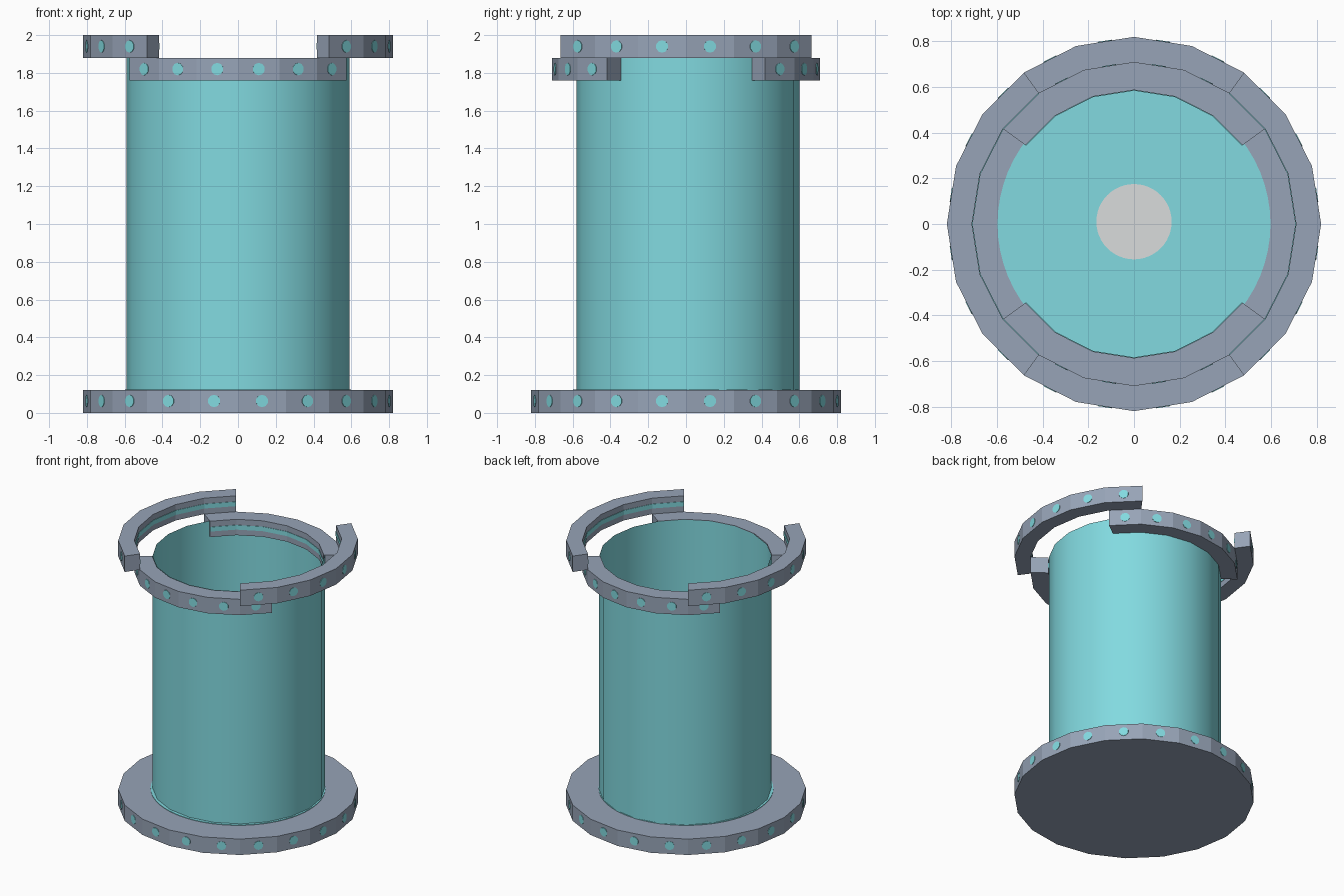
import bpy, bmesh, math
from mathutils import Vector, Matrix

if "Cube" in bpy.data.objects:
    bpy.data.objects.remove(bpy.data.objects["Cube"])

STEP = math.radians(18)  # every ring is a 20-sided polygon


def material(name, rgb):
    m = bpy.data.materials.new(name)
    m.diffuse_color = (*rgb, 1)
    m.use_nodes = True
    m.node_tree.nodes["Principled BSDF"].inputs["Base Color"].default_value = m.diffuse_color
    return m


GREY = material("slate grey", (0.309, 0.371, 0.474))
TEAL = material("teal", (0.223, 0.70, 0.745))
PALE = material("pale grey", (0.70, 0.72, 0.72))


def finish(bm, name, mat):
    bmesh.ops.recalc_face_normals(bm, faces=bm.faces)
    mesh = bpy.data.meshes.new(name)
    bm.to_mesh(mesh)
    bm.free()
    mesh.materials.append(mat)
    ob = bpy.data.objects.new(name, mesh)
    bpy.context.collection.objects.link(ob)
    return ob


def disc(name, mat, r, z0, z1, sides, y=0):
    bm = bmesh.new()
    bmesh.ops.create_cone(bm, cap_ends=True, segments=sides, radius1=r, radius2=r,
                          depth=z1 - z0, matrix=Matrix.Translation((0, y, (z0 + z1) / 2)))
    return finish(bm, name, mat)


def arc(name, mat, r_in, r_out, z0, z1, centre):
    """Six-facet ring segment around the given direction."""
    bm = bmesh.new()
    loops = []
    for i in range(-3, 4):
        a = centre + i * STEP
        loops.append([bm.verts.new((r * math.cos(a), r * math.sin(a), z))
                      for r, z in ((r_in, z0), (r_out, z0), (r_out, z1), (r_in, z1))])
    for p, q in zip(loops, loops[1:]):
        for k in range(4):
            bm.faces.new((p[k], p[(k + 1) % 4], q[(k + 1) % 4], q[k]))
    bm.faces.new(loops[0])
    bm.faces.new(loops[-1])
    return finish(bm, name, mat)


def studs(name, radius, z, angles):
    """Round inlays set on the facet centres."""
    bm = bmesh.new()
    apothem = radius * math.cos(STEP / 2)
    for a in angles:
        out = Vector((math.cos(a), math.sin(a), 0))
        m = Matrix.Translation(out * apothem + Vector((0, 0, z))) @ \
            out.to_track_quat('Z', 'Y').to_matrix().to_4x4()
        bmesh.ops.create_cone(bm, cap_ends=True, segments=10, radius1=0.033,
                              radius2=0.033, depth=0.006, matrix=m)
    return finish(bm, name, TEAL)


# base plate with its ring of inlays
disc("base_plate", GREY, 0.82, 0, 0.12, 20).rotation_euler.z = 0
studs("base_studs", 0.82, 0.063, [(i + 0.5) * STEP for i in range(20)])

# glowing floor and centre spot
disc("floor_disc", TEAL, 0.598, 0.115, 0.124, 64)
disc("centre_spot", PALE, 0.165, 0.122, 0.13, 48, 0.01)

# open tube wall
bm = bmesh.new()
bmesh.ops.create_cone(bm, cap_ends=False, segments=20, radius1=0.59, radius2=0.59,
                      depth=1.765, matrix=Matrix.Translation((0, 0.01, 0.9975)))
for f in bm.faces:
    f.smooth = True
finish(bm, "tube_wall", TEAL)

# collar segments: low pair front and back, high pair left and right
for label, r_in, r_out, z, turn in (("lower", 0.587, 0.71, 1.76, math.pi / 2),
                                    ("upper", 0.71, 0.82, 1.88, 0)):
    for side in (0, 1):
        c = turn + side * math.pi
        tag = f"{label}_collar_{side + 1}"
        arc(tag, GREY, r_in, r_out, z, z + 0.12, c)
        studs(tag + "_studs", r_out, z + 0.06, [c + (i + 0.5) * STEP for i in range(-3, 3)])
        # thin band along the inner face
        arc(tag + "_inner_band", TEAL, r_in - 0.003, r_in + 0.002, z + 0.043, z + 0.077, c)
